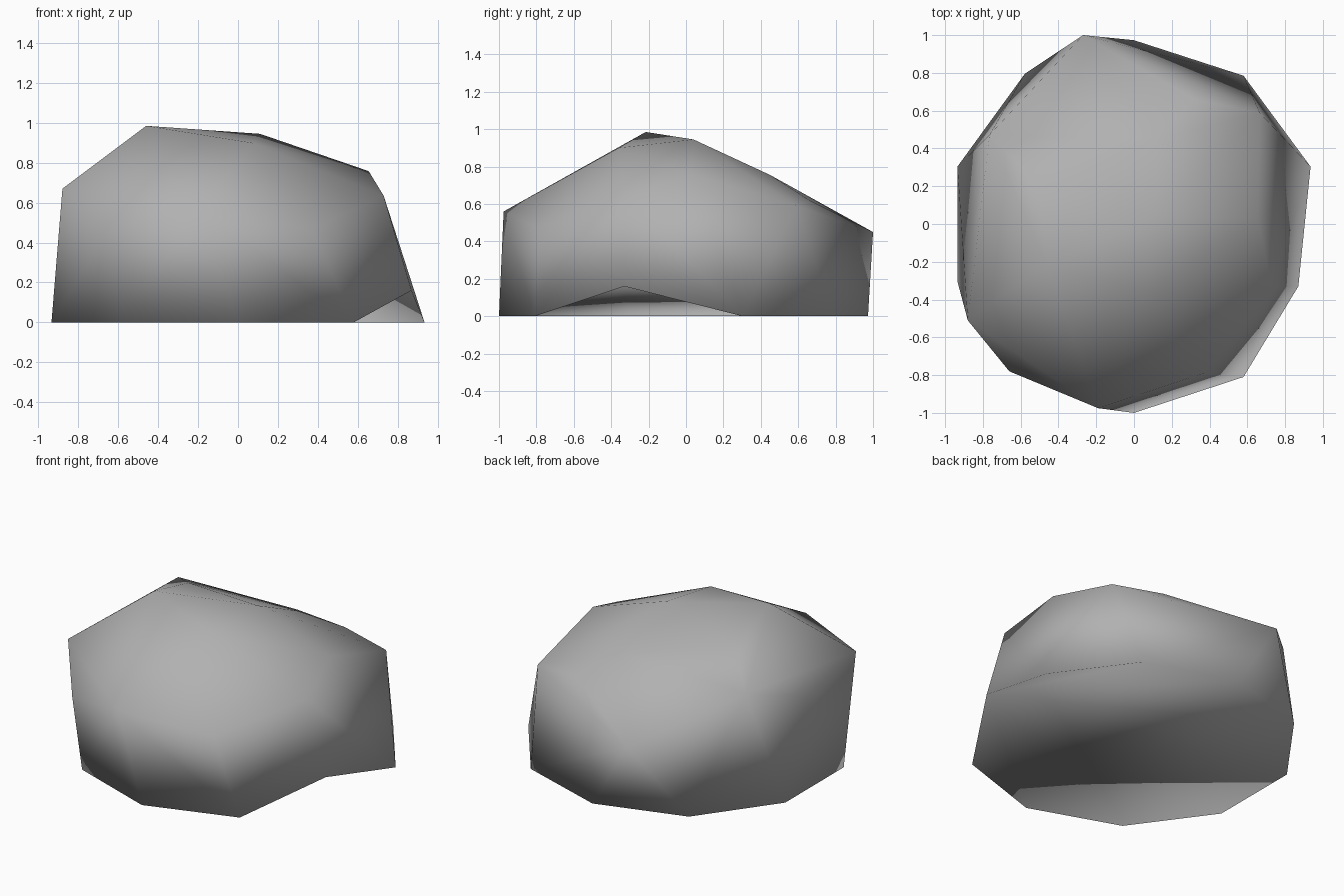
import bpy, bmesh, math

if "Cube" in bpy.data.objects:
    bpy.data.objects.remove(bpy.data.objects["Cube"])

# Upper points of the boulder: crown, shoulder and flank
upper = [
    (-.46, -.215, .985), (.11, .04, .945), (.07, -.36, .90), (.655, .03, .758),
    (-.50, .20, .87), (.12, .45, .755), (-.765, .472, .733), (-.88, -.51, .67),
    (.32, .66, .62), (.665, .59, .59), (-.27, 1.0, .45), (.73, -.33, .635),
    (.37, -.79, .47), (-.19, -.975, .56), (-.66, -.78, .45), (-.86, -.02, .55),
]

# Ten-sided footprint
R = .983
foot = [(R * math.cos(math.radians(18 + 36 * i)),
         R * math.sin(math.radians(18 + 36 * i)), 0) for i in range(10)]
foot[1], foot[2] = (.58, .785, 0), (0, .973, 0)
foot[7], foot[8] = (0, -1, 0), (.58, -.81, 0)
foot[9] = (.87, -.33, 0)

bm = bmesh.new()
for p in upper + foot:
    bm.verts.new(p)
bmesh.ops.convex_hull(bm, input=bm.verts)
loose = [v for v in bm.verts if not v.link_faces]
bmesh.ops.delete(bm, geom=loose, context='VERTS')

# Underside: fan out from the chipped corner, which lifts off the ground
base = [f for f in bm.faces if all(v.co.z < .001 for v in f.verts)]
bmesh.ops.delete(bm, geom=base, context='FACES')
rim = [e for e in bm.edges if e.is_boundary]
chip = min(bm.verts, key=lambda v: (v.co.x - .87) ** 2 + (v.co.y + .33) ** 2 + v.co.z ** 2)
for e in rim:
    if chip not in e.verts:
        bm.faces.new((e.verts[0], e.verts[1], chip))
chip.co.z = .16

bmesh.ops.recalc_face_normals(bm, faces=bm.faces)
for f in bm.faces:
    f.smooth = True

# Stone object and its single grey
mesh = bpy.data.meshes.new("boulder")
bm.to_mesh(mesh)
bm.free()
boulder = bpy.data.objects.new("boulder", mesh)
bpy.context.collection.objects.link(boulder)
stone = bpy.data.materials.new("stone grey")
stone.diffuse_color = (.44, .44, .44, 1)
stone.use_nodes = True
stone.node_tree.nodes["Principled BSDF"].inputs["Base Color"].default_value = stone.diffuse_color
mesh.materials.append(stone)
